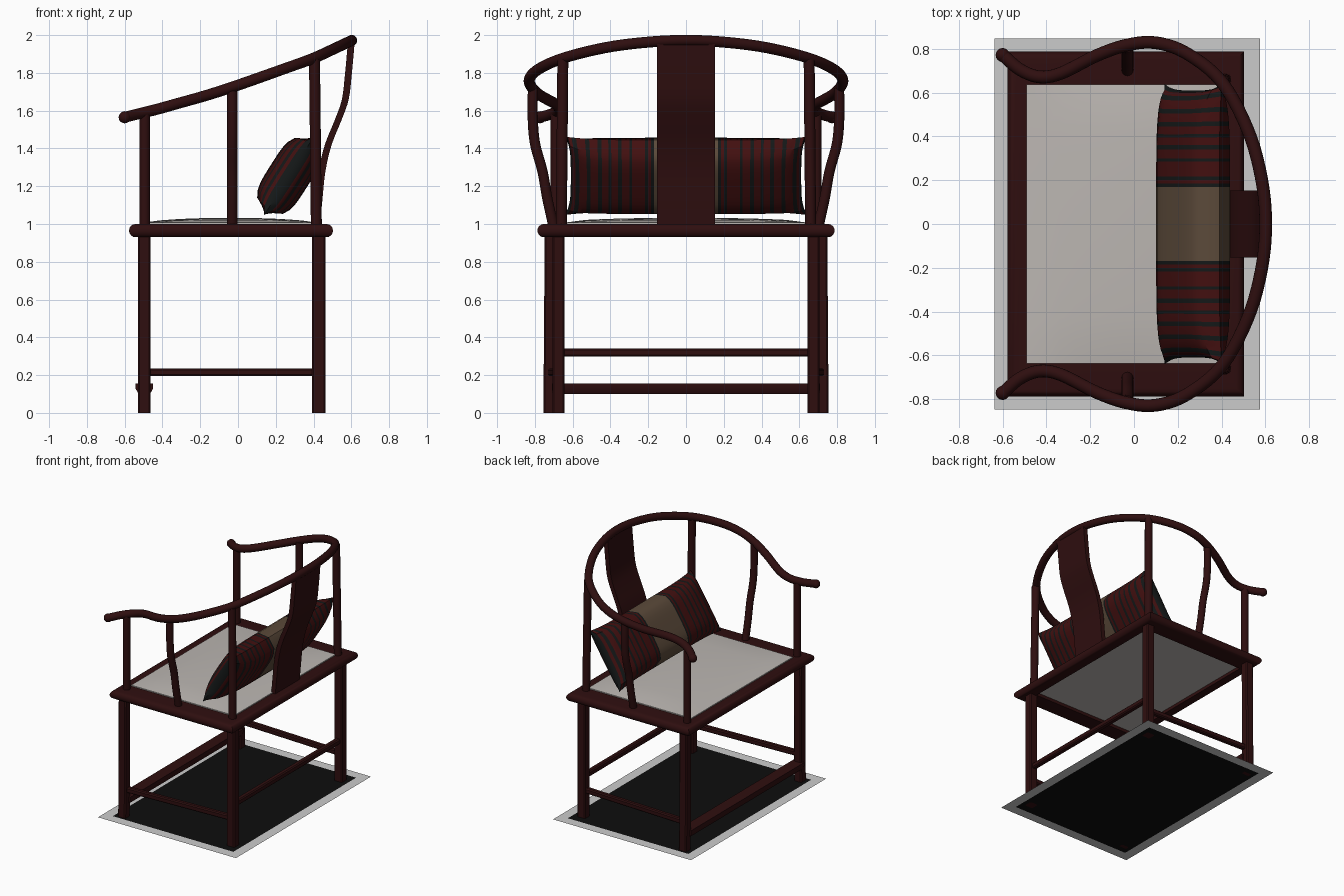
import bpy, bmesh, math
from mathutils import Vector

if "Cube" in bpy.data.objects:
    bpy.data.objects.remove(bpy.data.objects["Cube"])


def material(name, rgb):
    m = bpy.data.materials.new(name)
    m.diffuse_color = (*rgb, 1)
    m.use_nodes = True
    m.node_tree.nodes["Principled BSDF"].inputs["Base Color"].default_value = m.diffuse_color
    return m


WOOD = material("dark red wood", (0.028, 0.0045, 0.0048))
MAT = material("pale seat mat", (0.50, 0.47, 0.445))
RED = material("pillow red", (0.055, 0.005, 0.005))
STRIPE = material("pillow stripe", (0.007, 0.009, 0.009))
BROWN = material("pillow brown", (0.105, 0.068, 0.042))
BORDER = material("base border grey", (0.60, 0.60, 0.60))
BLACK = material("base black", (0.004, 0.004, 0.004))


def finish(name, bm, mats, smooth=True, recalc=True):
    if recalc:
        bmesh.ops.recalc_face_normals(bm, faces=bm.faces)
    me = bpy.data.meshes.new(name)
    bm.to_mesh(me)
    bm.free()
    ob = bpy.data.objects.new(name, me)
    bpy.context.collection.objects.link(ob)
    for m in mats:
        me.materials.append(m)
    if smooth:
        bpy.ops.object.select_all(action='DESELECT')
        ob.select_set(True)
        bpy.context.view_layer.objects.active = ob
        bpy.ops.object.shade_smooth_by_angle(angle=math.radians(40))
    return ob


def spline(pts, n=6):
    """Smooth path through the points."""
    p = [Vector(q) for q in pts]
    p = [2 * p[0] - p[1]] + p + [2 * p[-1] - p[-2]]
    out = []
    for i in range(1, len(p) - 2):
        a, b, c, d = p[i - 1:i + 3]
        for k in range(n):
            t = k / n
            out.append(0.5 * (2 * b + (c - a) * t + (2 * a - 5 * b + 4 * c - d) * t * t
                              + (3 * b - a - 3 * c + d) * t ** 3))
    return out + [p[-2]]


def sweep(name, path, section, mats=(WOOD,)):
    """Sweep a closed cross-section (side, up) along a path."""
    bm = bmesh.new()
    path = [Vector(p) for p in path]
    rings = []
    for i, p in enumerate(path):
        t = (path[min(i + 1, len(path) - 1)] - path[max(i - 1, 0)]).normalized()
        ref = Vector((0, 0, 1)) if abs(t.z) < 0.8 else Vector((1, 0, 0))
        side = t.cross(ref).normalized()
        up = side.cross(t)
        rings.append([bm.verts.new(p + side * a + up * b) for a, b in section])
    n = len(section)
    for r, s in zip(rings, rings[1:]):
        for k in range(n):
            bm.faces.new((r[k], r[(k + 1) % n], s[(k + 1) % n], s[k]))
    bm.faces.new(rings[0])
    bm.faces.new(rings[-1])
    return finish(name, bm, mats)


def circle(r, n=16):
    return [(r * math.cos(2 * math.pi * k / n), r * math.sin(2 * math.pi * k / n)) for k in range(n)]


def rect(w, h, c=0.008):
    """Rectangle with clipped corners."""
    w, h = w / 2, h / 2
    return [(w, h - c), (w - c, h), (c - w, h), (-w, h - c), (-w, c - h), (c - w, -h), (w - c, -h), (w, c - h)]


def ball(name, loc, r):
    bm = bmesh.new()
    bmesh.ops.create_uvsphere(bm, u_segments=16, v_segments=10, radius=r)
    bmesh.ops.translate(bm, vec=loc, verts=bm.verts)
    return finish(name, bm, [WOOD])


# Seat frame: mitred ring with a rounded outer edge
bm = bmesh.new()
inner, outer, r = (-0.49, 0.41, 0.635), (-0.577, 0.503, 0.787), 0.035
loops = [(inner, 0, 1.0)]
for k in range(9):
    a = math.pi / 2 - math.pi * k / 8
    loops.append((outer, r * (1 - math.cos(a)), 0.965 + r * math.sin(a)))
loops.append((inner, 0, 0.93))
rings = []
for (x0, x1, y), d, z in loops:
    x0, x1, y = x0 + d, x1 - d, y - d
    rings.append([bm.verts.new(v) for v in ((x0, -y, z), (x1, -y, z), (x1, y, z), (x0, y, z))])
for i in range(len(rings)):
    s, t = rings[i], rings[(i + 1) % len(rings)]
    for k in range(4):
        bm.faces.new((s[k], s[(k + 1) % 4], t[(k + 1) % 4], t[k]))
finish("seat_frame", bm, [WOOD])

# Slightly domed seat mat
bm = bmesh.new()
bmesh.ops.create_grid(bm, x_segments=12, y_segments=12, size=1)
ext = bmesh.ops.extrude_face_region(bm, geom=bm.faces[:])
top = {v for v in ext["geom"] if isinstance(v, bmesh.types.BMVert)}
for v in bm.verts:
    u, w = v.co.x, v.co.y
    z = 1.008 + 0.025 * (1 - u * u) ** 0.7 * (1 - w * w) ** 0.5 if v in top else 0.955
    v.co = (-0.04 + u * 0.452, w * 0.637, z)
finish("seat_mat", bm, [MAT])

# Legs, posts and stretchers on each side
for s, side in ((-1, "right"), (1, "left")):
    sweep("front_leg_" + side, [(-0.496, s * 0.722, 0), (-0.496, s * 0.715, 0.95)], rect(0.066, 0.066))
    sweep("back_leg_" + side, [(0.427, s * 0.675, 0), (0.427, s * 0.675, 0.95)], rect(0.066, 0.07))
    sweep("front_post_" + side, [(-0.494, s * 0.69, 0.97), (-0.494, s * 0.69, 1.58)], circle(0.028))
    sweep("back_post_" + side, [(0.415, s * 0.66, 0.97), (0.405, s * 0.652, 1.87)], circle(0.029))
    sweep("side_stretcher_" + side, [(-0.48, s * 0.712, 0.215), (0.42, s * 0.675, 0.215)], rect(0.04, 0.042))
    sweep("arm_post_" + side, spline([
        (-0.03, s * 0.70, 0.98), (-0.03, s * 0.735, 1.14), (-0.03, s * 0.76, 1.28),
        (-0.03, s * 0.80, 1.43), (-0.03, s * 0.812, 1.58), (-0.03, s * 0.81, 1.72)]), circle(0.027))
sweep("back_stretcher", [(0.425, -0.66, 0.32), (0.425, 0.66, 0.32)], rect(0.042, 0.042))
sweep("front_footrest", [(-0.496, -0.71, 0.128), (-0.496, 0.71, 0.128)],
      [(0.046, 0.028), (-0.046, 0.028), (-0.046, 0), (-0.03, -0.028), (0.03, -0.028), (0.046, 0)])

# Continuous horseshoe arm rail with rounded ends
half = [(-0.60, 0.772, 1.565), (-0.52, 0.705, 1.585), (-0.43, 0.672, 1.607), (-0.33, 0.69, 1.635),
        (-0.17, 0.77, 1.68), (-0.03, 0.818, 1.725), (0.10, 0.828, 1.77), (0.24, 0.78, 1.82),
        (0.40, 0.65, 1.878), (0.52, 0.43, 1.933), (0.582, 0.21, 1.962), (0.602, 0, 1.972)]
rail = half + [(x, -y, z) for x, y, z in reversed(half[:-1])]
sweep("arm_rail", spline(rail, 5), circle(0.029))
for s, side in ((-1, "right"), (1, "left")):
    ball("rail_end_" + side, (-0.60, s * 0.772, 1.565), 0.032)

# Curved back splat
bm = bmesh.new()
path = spline([(0.415, 0, 0.98), (0.428, 0, 1.12), (0.445, 0, 1.28), (0.478, 0, 1.42), (0.53, 0, 1.55),
               (0.568, 0, 1.66), (0.585, 0, 1.8), (0.60, 0, 1.965)], 4)
rows = [[bm.verts.new((p.x + a, b, p.z)) for a, b in ((-0.018, -0.153), (0.018, -0.153), (0.018, 0.153), (-0.018, 0.153))]
        for p in path]
for s, t in zip(rows, rows[1:]):
    for k in range(4):
        bm.faces.new((s[k], s[(k + 1) % 4], t[(k + 1) % 4], t[k]))
bm.faces.new(rows[0])
bm.faces.new(rows[-1])
finish("back_splat", bm, [WOOD])

# Leaning pillow, with cuts along its length at every stripe edge
stripes = [(0.17, 0.185), (0.20, 0.218), (0.285, 0.30), (0.34, 0.36), (0.395, 0.41),
           (0.445, 0.465), (0.505, 0.525), (0.565, 0.585)]
cuts = [0.06, 0.12, 0.25, 0.545, 0.60, 0.61] + [c for st in stripes for c in st]
cuts = sorted([-c for c in cuts] + [0] + cuts)
bm = bmesh.new()
axis, nrm, mid, N = Vector((0.536, 0, 0.845)), Vector((0.845, 0, -0.536)), Vector((0.27, 0, 1.255)), 12
faces = []
for sgn in (-1, 1):
    grid = []
    for y in cuts:
        u, row = y / 0.61, []
        for k in range(N + 1):
            v = -1 + 2 * k / N
            th = 0.112 * math.sqrt(max(0, (1 - u ** 6) * (1 - v ** 4)))
            co = mid + axis * v * (0.225 + 0.02 * abs(u) ** 6) + nrm * th * sgn
            co.y = y * (1 + 0.05 * abs(u) ** 6 * v ** 4)
            row.append(bm.verts.new(co))
        grid.append(row)
    for i in range(len(cuts) - 1):
        m = abs(cuts[i] + cuts[i + 1]) / 2
        for k in range(N):
            f = bm.faces.new((grid[i][k], grid[i + 1][k], grid[i + 1][k + 1], grid[i][k + 1]))
            if m < 0.17:
                f.material_index = 2
            elif m > 0.60 or any(a < m < b for a, b in stripes):
                f.material_index = 1
bmesh.ops.remove_doubles(bm, verts=bm.verts, dist=0.0005)
finish("pillow", bm, [RED, STRIPE, BROWN])

# Flat base sheet: black centre with a grey border
bm = bmesh.new()
xs, ys = (-0.637, -0.56, 0.498, 0.575), (-0.847, -0.77, 0.77, 0.847)
g = [[bm.verts.new((x, y, 0)) for y in ys] for x in xs]
for i in range(3):
    for j in range(3):
        f = bm.faces.new((g[i][j], g[i + 1][j], g[i + 1][j + 1], g[i][j + 1]))
        f.material_index = 1 if i == j == 1 else 0
finish("base_sheet", bm, [BORDER, BLACK], smooth=False, recalc=False)
